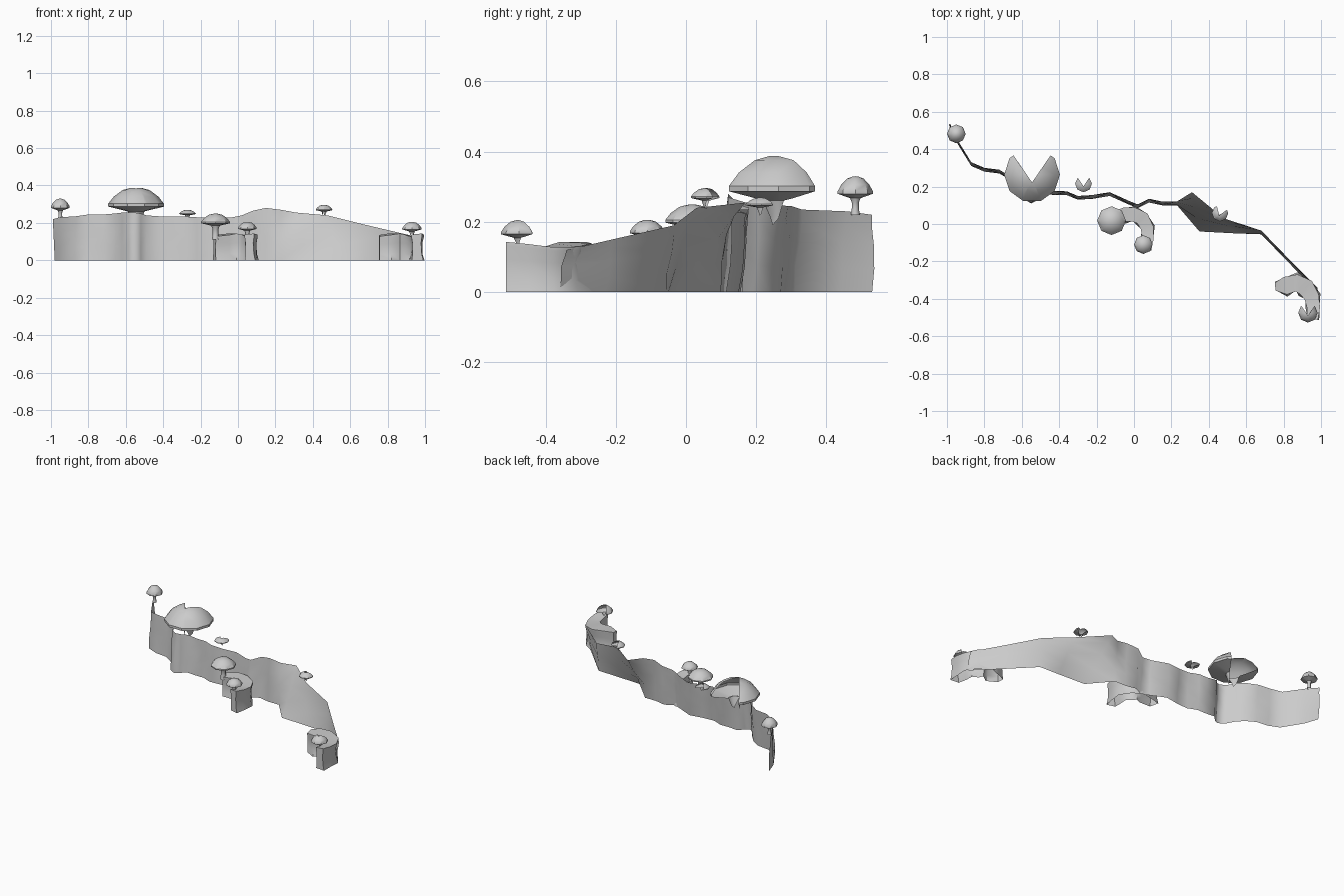
import bpy, bmesh, math
from mathutils import Vector

old = bpy.data.objects.get("Cube")
if old:
    bpy.data.objects.remove(old, do_unlink=True)

stone = bpy.data.materials.new("plain grey")
stone.use_nodes = True
grey = (0.6, 0.6, 0.6, 1)
stone.diffuse_color = grey
stone.node_tree.nodes["Principled BSDF"].inputs["Base Color"].default_value = grey


def finish(bm, name, angle=40, closed=True):
    bmesh.ops.remove_doubles(bm, verts=bm.verts, dist=0.0005)
    if closed:
        bmesh.ops.recalc_face_normals(bm, faces=bm.faces)
    mesh = bpy.data.meshes.new(name)
    bm.to_mesh(mesh)
    bm.free()
    mesh.materials.append(stone)
    obj = bpy.data.objects.new(name, mesh)
    bpy.context.collection.objects.link(obj)
    bpy.ops.object.select_all(action="DESELECT")
    obj.select_set(True)
    bpy.context.view_layer.objects.active = obj
    bpy.ops.object.shade_smooth_by_angle(angle=math.radians(angle))


def skin(bm, rows, loop=False):
    """Join equal rows of points with quads."""
    grid = [[bm.verts.new(p) for p in row] for row in rows]
    count = len(grid[0])
    for low, high in zip(grid, grid[1:]):
        for i in range(count if loop else count - 1):
            j = (i + 1) % count
            bm.faces.new((low[i], low[j], high[j], high[i]))
    return grid


def lathe(centre, profile, sides):
    """Revolve (radius, z) around an upright axis."""
    bm = bmesh.new()
    angles = [math.tau * i / sides for i in range(sides)]
    skin(bm, [[(centre[0] + r * math.cos(a), centre[1] + r * math.sin(a), z) for a in angles]
              for r, z in profile], loop=True)
    bmesh.ops.remove_doubles(bm, verts=bm.verts, dist=0.0005)
    bmesh.ops.recalc_face_normals(bm, faces=bm.faces)
    return bm


def cut_wedge(bm, tip, facing, half):
    """Remove the faces lying between two upright planes that meet at the tip."""
    sides = []
    for turn in (-1, 1):
        a = facing + turn * half
        normal = Vector((-math.sin(a), math.cos(a), 0)) * -turn
        sides.append(normal)
        bmesh.ops.bisect_plane(bm, geom=bm.verts[:] + bm.edges[:] + bm.faces[:],
                               plane_co=tip, plane_no=normal, dist=0.0001)
    gone = [f for f in bm.faces
            if all((f.calc_center_median() - tip).dot(n) > 0 for n in sides)]
    bmesh.ops.delete(bm, geom=gone, context="FACES")


def mushroom(name, centre, radius, foot, rim, top, gap=None, sides=8):
    tall = top - rim
    under = rim - 0.25 * tall
    # cap with a thin upright rim and a shallow cone below
    dome = [(0.3, -0.25), (1, 0), (1, 0.15), (0.8, 0.52), (0.48, 0.86), (0.2, 0.97), (0, 1)]
    cap = lathe(centre, [(radius * r, rim + tall * z) for r, z in dome], sides)
    # stem, flared at the cap; the broken ones taper to a tip below
    low = (0.26, 0.2) if gap is None else (0, 0.1)
    flare = [(low[0], 0), (low[1], 0.4), (0.2, 0.75), (0.3, 1)]
    stem = lathe(centre, [(radius * r, foot + (under - foot) * z) for r, z in flare], 8)
    for bm, part, angle in ((cap, "_cap", 35), (stem, "_stem", 50)):
        if gap is not None:
            tip = Vector((*centre, 0)) - Vector((math.cos(gap), math.sin(gap), 0)) * radius * 0.28
            cut_wedge(bm, tip, gap, 0.6)
        finish(bm, name + part, angle, closed=False)


# Wall: top edge as x, y, height
crest = [
    (-.99, .53, .22), (-.95, .46, .23), (-.87, .33, .235), (-.8, .3, .245), (-.72, .29, .245),
    (-.66, .255, .25), (-.62, .21, .255), (-.59, .155, .255), (-.55, .13, .255), (-.52, .145, .25),
    (-.49, .18, .24), (-.42, .175, .235), (-.36, .175, .235), (-.3, .15, .235), (-.22, .155, .23),
    (-.13, .17, .225), (-.03, .125, .23), (.02, .105, .24), (.08, .135, .265), (.15, .12, .28),
    (.23, .12, .27), (.31, .17, .255), (.48, .03, .24), (.68, -.035, .19), (.85, -.21, .15),
    (.98, -.34, .12),
]
slope_foot = {-.99: (-.98, .53), .23: (.23, .1), .31: (.35, -.04), .48: (.54, -.05)}
rows = []
for t in (0, 0.3, 0.6, 0.85, 1):
    row = []
    for i, (x, y, z) in enumerate(crest):
        fx, fy = slope_foot.get(x, (x, y - 0.02))
        ripple = 0.008 * math.sin(i * 2.1 + t * 4) * math.sin(math.pi * t)
        row.append((fx + (x - fx) * t, fy + (y - fy) * t + ripple, z * t))
    rows.append(row)
bm = bmesh.new()
skin(bm, rows)
finish(bm, "winding_wall", 75, closed=False)


def ledge(name, path, widths, height):
    """Curved shelf with a wavy skirt that pinches in and flares at the foot."""
    pts = [Vector(p) for p in path]
    left, right = [], []
    for i, p in enumerate(pts):
        along = (pts[min(i + 1, len(pts) - 1)] - pts[max(i - 1, 0)]).normalized()
        side = Vector((-along.y, along.x))
        left.append((p, side * widths[i]))
        right.append((p, -side * widths[i]))
    outline = left + right[::-1]
    rows = []
    for t, spread in ((0, 1.02), (0.25, 0.82), (0.65, 0.75), (0.92, 0.95), (1, 0.95)):
        row = []
        for i, (p, off) in enumerate(outline):
            wave = 1 + 0.16 * (1 - t) * math.cos(i * math.pi)
            q = p + off * spread * wave
            row.append((q.x, q.y, t * height * (1 + 0.06 * math.sin(i * 1.3))))
        rows.append(row)
    bm = bmesh.new()
    grid = skin(bm, rows, loop=True)
    # top surface bridges the two sides
    rim, n = grid[-1], len(outline)
    for i in range(len(pts) - 1):
        bm.faces.new((rim[i], rim[i + 1], rim[n - 2 - i], rim[n - 1 - i]))
    finish(bm, name, 50)


ledge("middle_ledge",
      [(-.125, .03), (-.05, .05), (.0, .05), (.045, .03), (.07, -.02), (.075, -.08), (.06, -.135)],
      [.03, .04, .04, .04, .036, .032, .028], .135)
ledge("end_ledge",
      [(.755, -.335), (.81, -.33), (.87, -.315), (.92, -.34), (.95, -.39), (.96, -.45), (.955, -.51)],
      [.022, .05, .048, .05, .042, .036, .03], .135)

# Mushrooms on the wall and ledges
back = math.pi / 2
mushroom("large_mushroom", (-.545, .264), .149, .08, .287, .39, gap=back, sides=10)
mushroom("left_end_mushroom", (-.95, .482), .05, .22, .28, .33)
mushroom("small_wall_mushroom", (-.27, .215), .045, .18, .247, .27, gap=back)
mushroom("right_wall_mushroom", (.46, .058), .044, .2, .268, .297, gap=back - .35)
mushroom("middle_mushroom", (-.12, .018), .077, .11, .198, .25)
mushroom("middle_front_mushroom", (.05, -.11), .05, .08, .168, .206)
mushroom("right_end_mushroom", (.93, -.475), .052, .1, .165, .206, gap=back)
